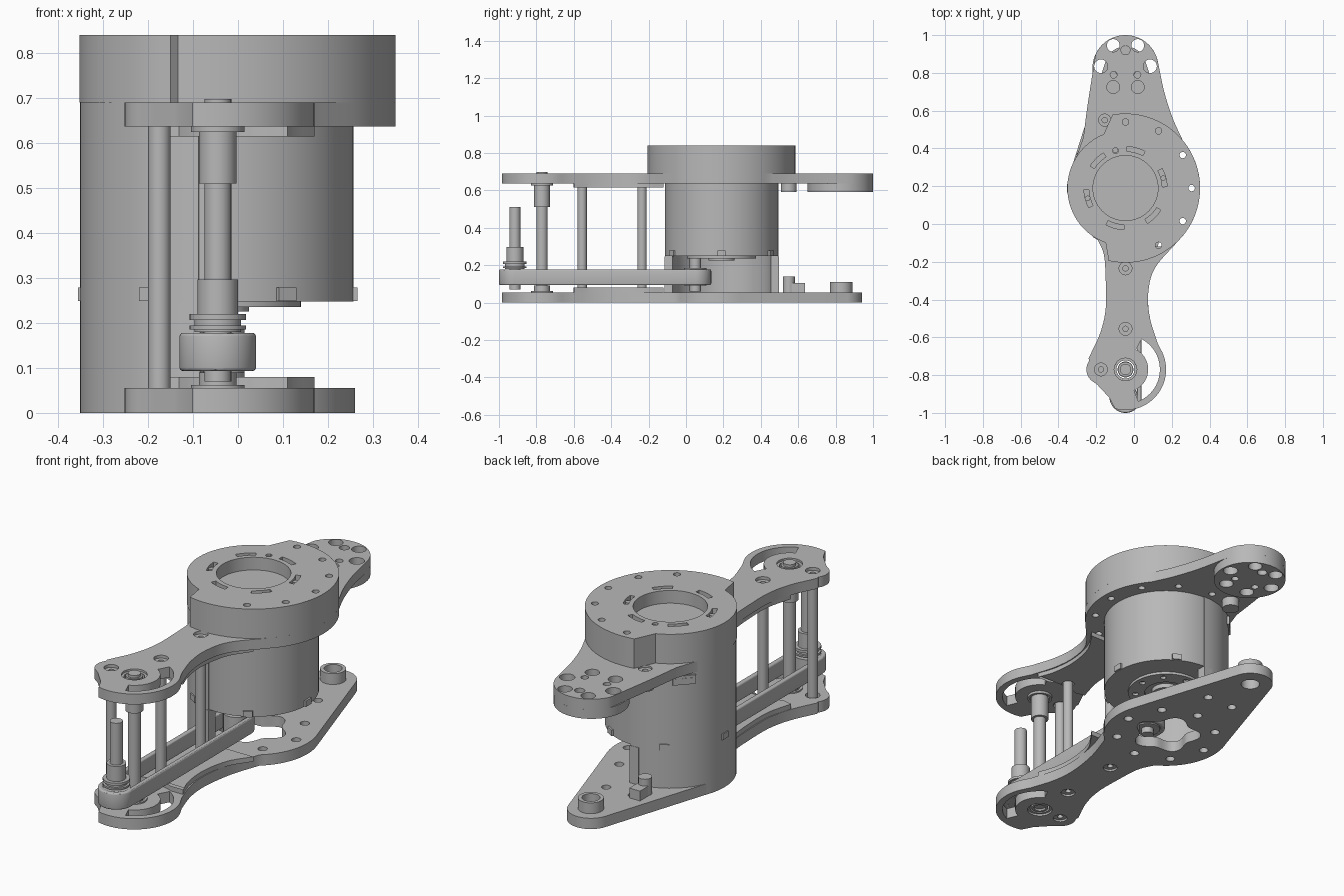
import bpy
from math import sin, cos, radians, pi
from mathutils import Vector

if "Cube" in bpy.data.objects:
    bpy.data.objects.remove(bpy.data.objects["Cube"])

grey = bpy.data.materials.new("machined grey")
grey.use_nodes = True
GREY = (0.48, 0.48, 0.48, 1)
grey.diffuse_color = GREY
grey.node_tree.nodes["Principled BSDF"].inputs["Base Color"].default_value = GREY

# Main axes in plan
MOTOR, SHAFT, HEAD = (-0.045, 0.19), (-0.045, -0.77), (-0.045, 0.825)
PULLEY, DRIVE, LOBE = (-0.045, -0.915), (-0.045, 0.05), (-0.175, -0.77)
SCREW = (-0.155, 0.55)
POSTS = [(-0.045, -0.235), (-0.045, -0.555), LOBE]


def polar(c, r, a):
    return (c[0] + r * cos(radians(a)), c[1] + r * sin(radians(a)))


def arc(c, r, a0, a1, step=5):
    n = max(2, int(abs(a1 - a0) / step))
    return [polar(c, r, a0 + (a1 - a0) * i / n) for i in range(n + 1)]


def circle(c, r, n=24):
    return [polar(c, r, 360 * i / n) for i in range(n)]


def slot(c, r0, r1, a0, a1):
    return arc(c, r1, a0, a1) + arc(c, r0, a1, a0)


def smooth(points, n=6):
    """Smooth open path through a few points."""
    p = [Vector(q) for q in points]
    p = [2 * p[0] - p[1]] + p + [2 * p[-1] - p[-2]]
    out = []
    for a, b, c, d in zip(p, p[1:], p[2:], p[3:]):
        for i in range(n):
            t = i / n
            out.append(tuple(0.5 * (2 * b + (c - a) * t + (2 * a - 5 * b + 4 * c - d) * t * t
                                    + (3 * b - a - 3 * c + d) * t ** 3)))
    return out + [tuple(p[-2])]


def finish(ob):
    ob.data.materials.clear()
    ob.data.materials.append(grey)
    bpy.ops.object.select_all(action='DESELECT')
    ob.select_set(True)
    bpy.context.view_layer.objects.active = ob
    bpy.ops.object.shade_smooth_by_angle(angle=radians(30))
    return ob


def plate(name, loops, z0, z1, bevel=0):
    """Extruded flat outline; every loop after the first is a hole."""
    cu = bpy.data.curves.new(name, 'CURVE')
    cu.dimensions, cu.fill_mode = '2D', 'BOTH'
    cu.extrude = (z1 - z0) / 2 - bevel
    cu.bevel_depth, cu.bevel_resolution, cu.offset = bevel, 2, -bevel
    for loop in loops:
        sp = cu.splines.new('POLY')
        sp.points.add(len(loop) - 1)
        for pt, (x, y) in zip(sp.points, loop):
            pt.co = (x, y, 0, 1)
        sp.use_cyclic_u = True
    tmp = bpy.data.objects.new(name + " curve", cu)
    bpy.context.collection.objects.link(tmp)
    dg = bpy.context.evaluated_depsgraph_get()
    me = bpy.data.meshes.new_from_object(tmp.evaluated_get(dg))
    bpy.data.objects.remove(tmp)
    ob = bpy.data.objects.new(name, me)
    ob.location.z = (z0 + z1) / 2
    bpy.context.collection.objects.link(ob)
    return finish(ob)


def rod(name, c, r, z0, z1, n=32):
    bpy.ops.mesh.primitive_cylinder_add(vertices=n, radius=r, depth=z1 - z0,
                                        location=(c[0], c[1], (z0 + z1) / 2))
    ob = bpy.context.object
    ob.name = name
    return finish(ob)


def box(name, loc, size, angle=0):
    bpy.ops.mesh.primitive_cube_add(size=1, location=loc, rotation=(0, 0, radians(angle)))
    ob = bpy.context.object
    ob.name, ob.scale = name, size
    return finish(ob)


def ring(name, c, r1, r0, z0, z1):
    return plate(name, [circle(c, r1, 32), circle(c, r0, 32)], z0, z1)


# Shared front half of both plates: neck, round nose and side lobe
neck_right = [(0.075, -0.37), (0.085, -0.5), (0.125, -0.63)]
neck_left = [(-0.24, -0.71), (-0.18, -0.58), (-0.15, -0.45), (-0.15, -0.29)]
nose = arc(SHAFT, 0.215, 30, -105) + smooth([(-0.13, -0.92), (-0.195, -0.85)]) + arc(LOBE, 0.077, 230, 145)
front_holes = [slot(SHAFT, 0.12, 0.182, -68, 62), circle(SHAFT, 0.06)] + [circle(p, 0.034) for p in POSTS]
rim = [circle(polar(MOTOR, 0.35, a), 0.017, 16) for a in range(-60, 91, 30)]

# Upper plate with the wide motor seat and the head
upper = (smooth([polar(MOTOR, 0.395, -45), (0.11, -0.235)] + neck_right) + nose
         + smooth(neck_left + [(-0.16, -0.16), polar(MOTOR, 0.305, 240)])
         + arc(MOTOR, 0.305, 235, 150)
         + smooth([(-0.268, 0.46), (-0.25, 0.6), (-0.235, 0.7), polar(HEAD, 0.175, 155)])
         + arc(HEAD, 0.175, 150, 20)
         + smooth([polar(HEAD, 0.175, 10), (0.16, 0.7), (0.205, 0.56), polar(MOTOR, 0.395, 40)])
         + arc(MOTOR, 0.395, 35, -40))
head_holes = []
for s in (-1, 1):
    for dx, y, r in ((0.065, 0.945, 0.034), (0.13, 0.835, 0.036), (0.063, 0.79, 0.018), (0.065, 0.725, 0.034)):
        head_holes.append(circle((HEAD[0] + s * dx, y), r))
head_holes.append(circle((HEAD[0], 0.92), 0.024))
plate("upper_plate", [upper, circle(SCREW, 0.032)] + front_holes + head_holes + rim, 0.637, 0.69)
plate("head_pad", [circle(HEAD, 0.175, 64)] + head_holes, 0.59, 0.637)

# Lower plate tapering to the rear boss
BOSS = (-0.045, 0.83)
lower = (smooth([polar(MOTOR, 0.305, -50), (0.1, -0.2)] + neck_right) + nose
         + smooth(neck_left + [(-0.16, -0.16), polar(MOTOR, 0.305, 240)])
         + arc(MOTOR, 0.305, 235, 162) + arc(BOSS, 0.11, 162, 18) + arc(MOTOR, 0.305, 18, -45))
seat_holes = [circle(polar(MOTOR, 0.24, a), 0.022, 16) for a in range(0, 360, 45)]
tail_holes = [circle((x, 0.6), 0.022, 16) for x in (-0.12, 0.03)]
opening = [polar(MOTOR, 0.15 + 0.02 * cos(radians(a * 5)), a) for a in range(0, 360, 6)]
plate("lower_plate", [lower, opening, circle(BOSS, 0.045)] + front_holes + seat_holes + tail_holes, 0, 0.055)
ring("rear_boss", BOSS, 0.06, 0.042, 0.055, 0.11)

# Raised neck pads on the facing sides of both plates
pad = (smooth([(0.17, -0.12), (0.1, -0.23), (0.07, -0.37), (0.078, -0.5), (0.11, -0.6)])
       + arc(SHAFT, 0.19, 63, 117) + smooth([(-0.18, -0.59), (-0.145, -0.45), (-0.145, -0.29), (-0.16, -0.12)]))
for name, z0, z1 in (("lower_neck_pad", 0.055, 0.08), ("upper_neck_pad", 0.615, 0.637)):
    plate(name, [pad] + [circle(p, 0.03) for p in POSTS[:2]], z0, z1)

# Top cap in two layers, with slots and screw holes in the upper one
cap = arc(MOTOR, 0.395, -103, 100) + arc(MOTOR, 0.308, 112, 250)
bore = circle(MOTOR, 0.172, 64)
cap_slots = [slot(MOTOR, 0.195, 0.22, a - 13, a + 13) for a in range(15, 360, 60)]
cap_screws = [circle(polar(MOTOR, 0.205, a), 0.015, 12) for a in (-75 + 30, 105)
              if a == 105]
plate("cap_body", [cap, bore] + rim, 0.69, 0.79)
plate("cap_face", [cap, bore] + cap_slots + cap_screws + rim, 0.79, 0.84)
for a in (15, 105, -75, -165):
    rod("cap_screw", polar(MOTOR, 0.207, a), 0.014, 0.78, 0.83, 12)

# Motor body, underside flange and retaining tabs
rod("motor_body", MOTOR, 0.302, 0.248, 0.637, 64)
rod("motor_core", MOTOR, 0.22, 0.637, 0.775, 48)
flange_holes = [circle(polar(MOTOR, 0.15, a), 0.015, 12) for a in range(0, 360, 45)]
plate("motor_flange", [circle(MOTOR, 0.185, 48), circle(MOTOR, 0.105, 32)] + flange_holes, 0.235, 0.249)
rod("motor_hub", MOTOR, 0.07, 0.225, 0.249)
for a in range(0, 360, 60):
    x, y = polar(MOTOR, 0.301, a)
    box("motor_tab", (x, y, 0.264), (0.02, 0.045, 0.03), a)

# Half-round housing wall on the right side, with socket
plate("housing_wall", [slot(MOTOR, 0.265, 0.306, 88, 262)], 0.0, 0.69)
for a in (92, 258):
    x, y = polar(MOTOR, 0.285, a)
    box("housing_rib", (x, y, 0.15), (0.045, 0.05, 0.19), a)
x, y = polar(MOTOR, 0.3, 137)
box("socket", (x, y, 0.605), (0.025, 0.11, 0.045), 137)
for s in (-1, 0, 1):
    px, py = polar(MOTOR, 0.312, 137 + 6 * s)
    box("socket_pin", (px, py, 0.605), (0.008, 0.018, 0.02), 137)

# Spacer posts and their screw heads
for p in POSTS:
    rod("spacer_post", p, 0.025, 0.03, 0.66)
    ring("post_screw_head", p, 0.034, 0.014, 0.655, 0.675)
    ring("post_foot", p, 0.034, 0.014, 0.01, 0.03)
ring("rear_screw_head", SCREW, 0.033, 0.014, 0.655, 0.68)
rod("rear_upper_spacer", SCREW, 0.042, 0.59, 0.64)
rod("rear_standoff", SCREW, 0.032, 0.055, 0.14)
box("rear_stop", (-0.155, 0.6, 0.08), (0.06, 0.07, 0.05))

# Output shaft with bearings and collar
rod("shaft", SHAFT, 0.03, 0.02, 0.698)
rod("shaft_collar", SHAFT, 0.042, 0.51, 0.63)
rod("shaft_foot", SHAFT, 0.042, 0.06, 0.09)
for name, z0, z1 in (("upper_bearing", 0.625, 0.68), ("lower_bearing", 0.01, 0.062)):
    ring(name, SHAFT, 0.06, 0.048, z0, z1)
    ring(name + "_race", SHAFT, 0.04, 0.028, z0, z1 + 0.005)

# Front pulley stack and rear drive pulley
for r, z0, z1 in ((0.03, 0.07, 0.51), (0.045, 0.2, 0.297), (0.063, 0.207, 0.22),
                  (0.052, 0.18, 0.207), (0.063, 0.185, 0.194), (0.066, 0.095, 0.175)):
    rod("front_pulley", PULLEY, r, z0, z1)
rod("drive_pulley", DRIVE, 0.06, 0.09, 0.185)
rod("drive_axle", DRIVE, 0.03, 0.06, 0.25)


# Belt loop
def loop(r):
    return arc(PULLEY, r, 180, 360) + arc(DRIVE, r, 0, 180)


plate("belt", [loop(0.085), loop(0.06)], 0.093, 0.178, 0.008)
